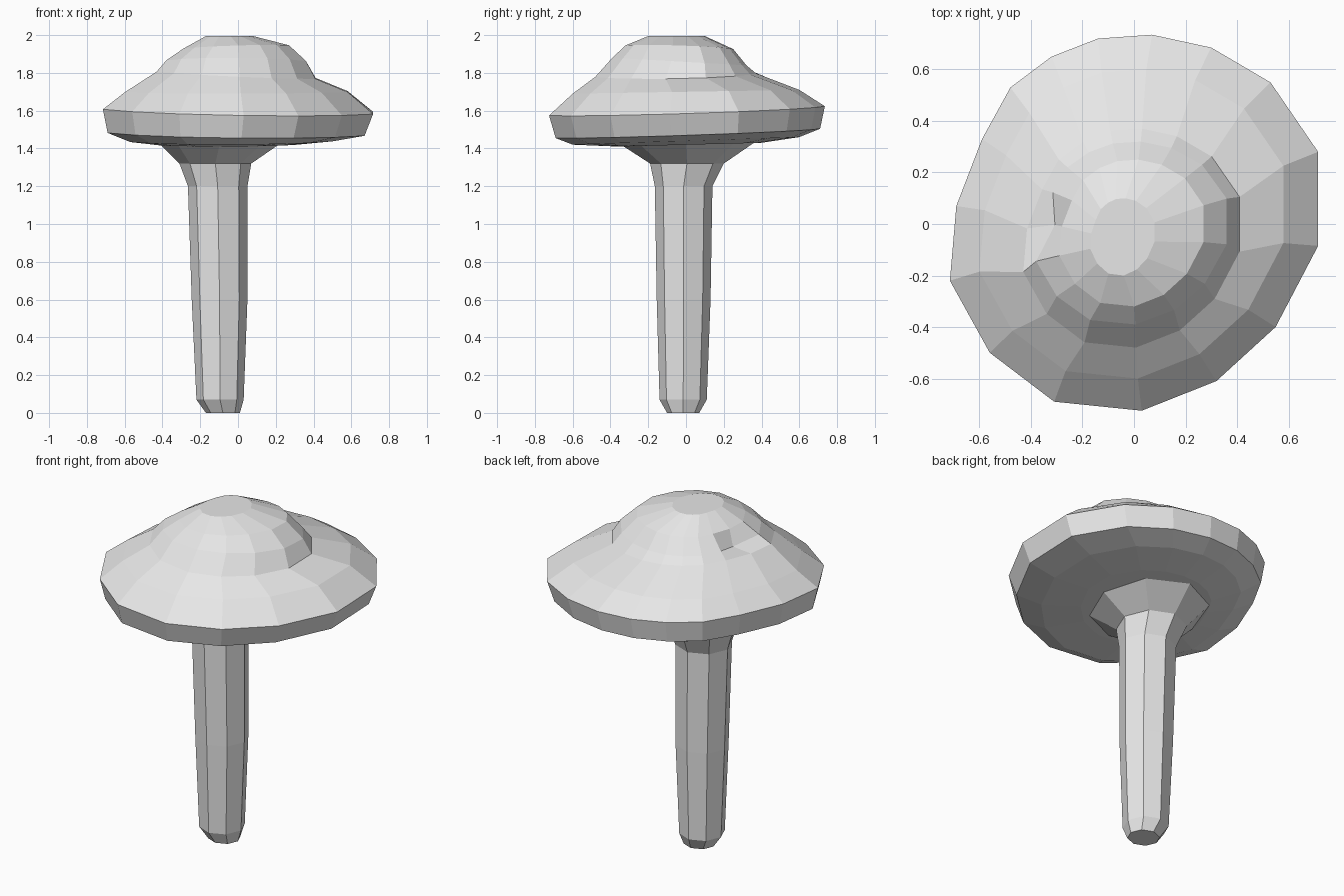
import bpy
import bmesh
from math import cos, sin, pi

default_cube = bpy.data.objects.get("Cube")
if default_cube:
    bpy.data.objects.remove(default_cube, do_unlink=True)

# One plain grey for the whole mushroom
grey = bpy.data.materials.new("plain_grey")
grey.use_nodes = True
grey.diffuse_color = (0.8, 0.8, 0.8, 1)
grey.node_tree.nodes["Principled BSDF"].inputs["Base Color"].default_value = (0.8, 0.8, 0.8, 1)


def unit_outline(points):
    """Scale an outline so that it fills the square from -1 to 1."""
    xs, ys = zip(*points)
    return [(2 * (x - min(xs)) / (max(xs) - min(xs)) - 1,
             2 * (y - min(ys)) / (max(ys) - min(ys)) - 1) for x, y in points]


def add_ring(bm, outline, left, right, front, back, height, tilt_x=0, tilt_y=0):
    """Fit the outline to a box at a height and tilt it a little."""
    ring = []
    for u, v in outline:
        x = (left + right + u * (right - left)) / 2
        y = (front + back + v * (back - front)) / 2
        ring.append(bm.verts.new((x, y, height + tilt_x * u + tilt_y * v)))
    return ring


def loft(bm, rings):
    """Join neighbouring rings with quads and close both ends."""
    for lower, upper in zip(rings, rings[1:]):
        count = len(lower)
        for i in range(count):
            j = (i + 1) % count
            bm.faces.new((lower[i], lower[j], upper[j], upper[i]))
    bm.faces.new(rings[0])
    bm.faces.new(rings[-1])


def finish(bm, name):
    """Turn the bmesh into a flat-shaded object."""
    bmesh.ops.recalc_face_normals(bm, faces=bm.faces[:])
    mesh = bpy.data.meshes.new(name)
    bm.to_mesh(mesh)
    bm.free()
    mesh.materials.append(grey)
    obj = bpy.data.objects.new(name, mesh)
    bpy.context.collection.objects.link(obj)
    return obj


# Cap: uneven rim outline repeated up a domed profile
rim_outline = unit_outline([
    (0.07, 0.735), (0.3, 0.685), (0.53, 0.55), (0.715, 0.28),
    (0.715, -0.085), (0.55, -0.4), (0.32, -0.61), (0.03, -0.725),
    (-0.31, -0.69), (-0.56, -0.5), (-0.715, -0.22), (-0.69, 0.07),
    (-0.59, 0.33), (-0.48, 0.53), (-0.32, 0.65), (-0.14, 0.72)])
cap_profile = [
    (-0.42, 0.3, -0.36, 0.4, 1.42, 0, 0.01),
    (-0.57, 0.5, -0.6, 0.6, 1.44, 0, 0.02),
    (-0.69, 0.67, -0.69, 0.71, 1.48, -0.01, 0.025),
    (-0.715, 0.715, -0.725, 0.735, 1.6, -0.015, 0.025),
    (-0.6, 0.58, -0.6, 0.6, 1.7, 0, 0.01),
    (-0.43, 0.41, -0.48, 0.37, 1.79, -0.02, 0.01),
    (-0.38, 0.36, -0.39, 0.32, 1.86, 0, -0.02),
    (-0.29, 0.27, -0.32, 0.25, 1.935, 0.01, -0.01),
    (-0.17, 0.08, -0.2, 0.1, 1.995)]
bm = bmesh.new()
cap_rings = [add_ring(bm, rim_outline, *row) for row in cap_profile]
loft(bm, cap_rings)

# Small fold pressed into the side of the dome
fold = cap_rings[6][11]
fold.co.x += 0.06
fold.co.z -= 0.03
finish(bm, "mushroom_cap")

# Stem: eight-sided, tapering to the foot and flaring under the cap
octagon = [(cos(i * pi / 4), sin(i * pi / 4)) for i in range(8)]
stem_profile = [
    (-0.17, 0.01, -0.1, 0.07, 0),
    (-0.22, 0.03, -0.14, 0.11, 0.07),
    (-0.245, 0.05, -0.155, 0.13, 0.6),
    (-0.265, 0.05, -0.165, 0.14, 1.2),
    (-0.31, 0.07, -0.19, 0.2, 1.32),
    (-0.42, 0.23, -0.36, 0.36, 1.43)]
bm = bmesh.new()
loft(bm, [add_ring(bm, octagon, *row) for row in stem_profile])
finish(bm, "mushroom_stem")
